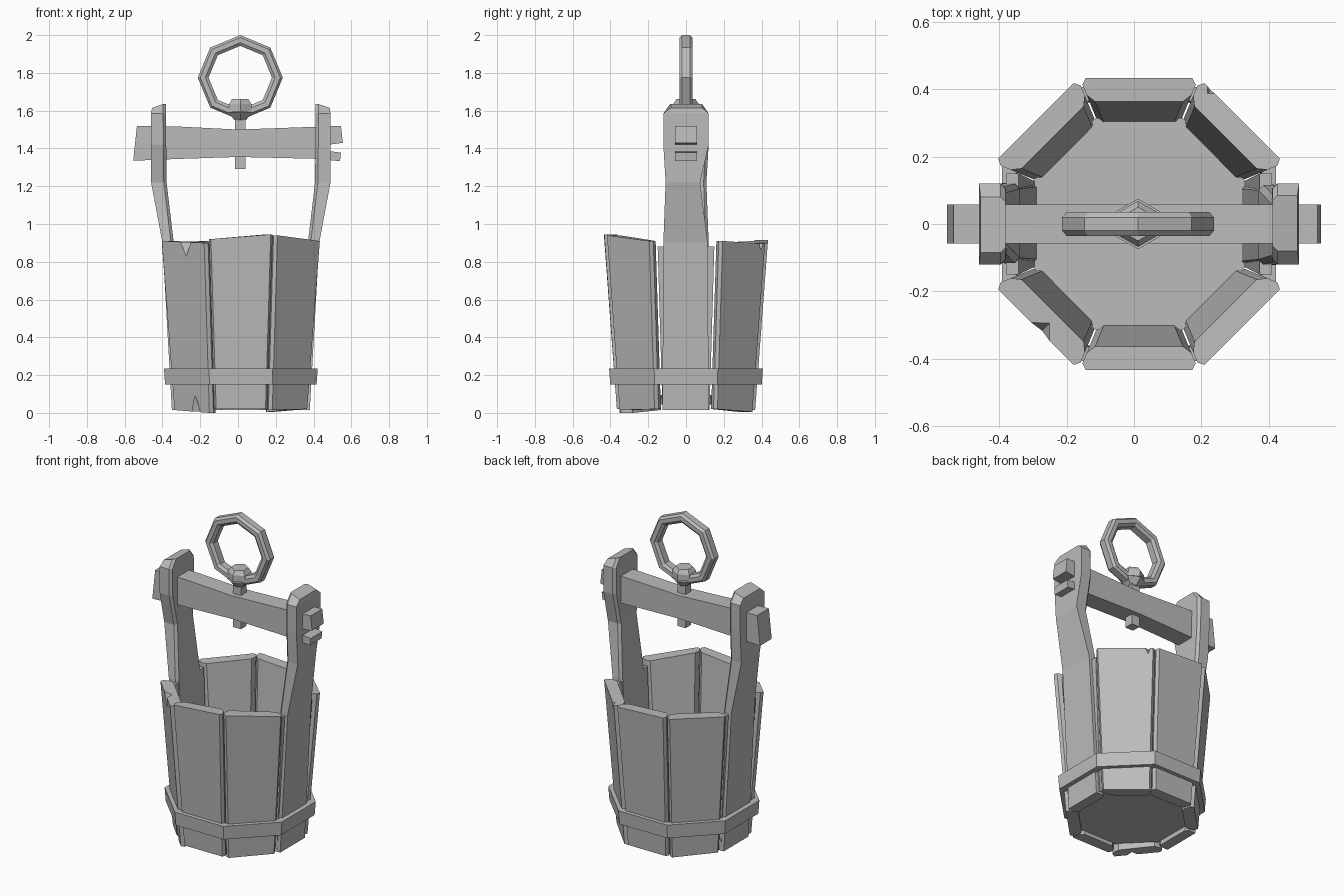
import bpy, bmesh, math
from mathutils import Vector, Matrix

if "Cube" in bpy.data.objects:
    bpy.data.objects.remove(bpy.data.objects["Cube"])

CX = 0.015                      # bucket axis
K = math.tan(math.pi / 8)       # half side of an octagon per unit apothem

grey = bpy.data.materials.new("plain grey")
grey.use_nodes = True
COLOR = (0.5, 0.5, 0.5, 1)
grey.diffuse_color = COLOR
grey.node_tree.nodes["Principled BSDF"].inputs["Base Color"].default_value = COLOR


def finish(name, bm):
    bmesh.ops.recalc_face_normals(bm, faces=bm.faces)
    mesh = bpy.data.meshes.new(name)
    bm.to_mesh(mesh)
    bm.free()
    mesh.materials.append(grey)
    obj = bpy.data.objects.new(name, mesh)
    bpy.context.collection.objects.link(obj)
    return obj


def loft(name, sections, closed=False):
    """Skin a run of matching cross-sections, capped or joined in a loop."""
    bm = bmesh.new()
    rings = [[bm.verts.new(p) for p in s] for s in sections]
    n = len(rings[0])
    pairs = list(zip(rings, rings[1:])) + ([(rings[-1], rings[0])] if closed else [])
    for a, b in pairs:
        for i in range(n):
            j = (i + 1) % n
            bm.faces.new((a[i], a[j], b[j], b[i]))
    if not closed:
        bm.faces.new(rings[0])
        bm.faces.new(rings[-1])
    return finish(name, bm)


def prism(name, center, r1, r2, depth, sides, turn=0):
    bm = bmesh.new()
    bmesh.ops.create_cone(bm, cap_ends=True, segments=sides, radius1=r1, radius2=r2,
                          depth=depth, matrix=Matrix.Translation(center)
                          @ Matrix.Rotation(math.radians(turn), 4, 'Z'))
    return finish(name, bm)


def polar(angle, r, t, z):
    """Point at radial distance r and sideways offset t from the bucket axis."""
    c, s = math.cos(angle), math.sin(angle)
    return Vector((CX + c * r - s * t, s * r + c * t, z))


# Staves: chamfered planks leaning outward, with uneven ends
def stave(name, degrees, top, bottom, r_low=0.366, r_high=0.433):
    a = math.radians(degrees)

    def section(r, zs):
        half = [(r, r * K - 0.021)]
        half += [(r - d, (r - d) * K - 0.003) for d in (0.02, 0.05)]
        half += [(r - 0.07, (r - 0.07) * K - 0.02)]
        pts = half + [(q, -t) for q, t in reversed(half)]
        return [polar(a, q, t, zs[0] if t < 0 else zs[1]) for q, t in pts]
    return loft(name, [section(r_low, bottom), section(r_high, top)])


staves = {
    "front": (-90, (0.92, 0.945), (0.02, 0.02)),
    "front_left": (-45, (0.94, 0.91), (0.015, 0.02)),
    "back_left": (45, (0.91, 0.895), (0.02, 0.005)),
    "back": (90, (0.9, 0.915), (0.015, 0.015)),
    "back_right": (135, (0.91, 0.9), (0.01, 0.02)),
    "front_right": (225, (0.91, 0.9), (0.015, 0.0)),
}
built = {k: stave(k + "_stave", *v) for k, v in staves.items()}


# Chips knocked out of the staves
def chip(target, degrees, r, t, z, radius, depth, up):
    r1, r2 = (radius, 0) if up else (0, radius)
    cut = prism(target + "_chip_cutter", polar(math.radians(degrees), r, t, z),
                r1, r2, depth, 4, degrees)
    cut.hide_render = True
    cut.hide_viewport = True
    cut.display_type = 'WIRE'
    mod = built[target].modifiers.new("chip", 'BOOLEAN')
    mod.operation = 'DIFFERENCE'
    mod.solver = 'EXACT'
    mod.object = cut


chip("front_right", 225, 0.44, 0.02, 0.875, 0.065, 0.15, False)
chip("front_right", 225, 0.37, 0.03, 0.03, 0.05, 0.14, True)
chip("front_left", -45, 0.37, -0.15, 0.0, 0.05, 0.14, True)
chip("back_left", 45, 0.44, 0.13, 0.89, 0.04, 0.12, False)

# Thin planks closing the wall behind the uprights
for name, deg in (("left", 0), ("right", 180)):
    a = math.radians(deg)
    loft(name + "_backing_plank", [
        [polar(a, r + q, t, z) for q, t in ((0.012, w), (0.05, w), (0.05, -w), (0.012, -w))]
        for r, z, w in ((0.295, 0.03, 0.125), (0.345, 0.88, 0.15))])

# Uprights: height, inner radius, outer radius, near and far edge
upright_steps = [
    (0.015, 0.3, 0.365, -0.125, 0.12),
    (0.9, 0.355, 0.415, -0.12, 0.115),
    (1.22, 0.393, 0.475, -0.108, 0.075),
    (1.42, 0.395, 0.475, -0.12, 0.12),
    (1.585, 0.396, 0.475, -0.12, 0.12),
    (1.635, 0.396, 0.47, -0.08, 0.085),
]
for name, deg in (("left", 0), ("right", 180)):
    a = math.radians(deg)
    sections = []
    for z, ri, ro, y0, y1 in upright_steps:
        b = 0.015
        drop = 0.02 if z > 1.6 else 0
        profile = [(ri, y0 + b), (ri + b, y0), (ro, y0), (ro, y1), (ri + b, y1), (ri, y1 - b)]
        sections.append([polar(a, r, t, z - (drop if r == ro else 0)) for r, t in profile])
    loft(name + "_upright", sections)

# Floor and octagonal hoop
prism("bucket_floor", (CX, 0, 0.07), 0.33, 0.34, 0.05, 8, 22.5)
hoop = []
for i in range(8):
    a = math.radians(22.5 + 45 * i)
    hoop.append([polar(a, r / math.cos(math.pi / 8), 0, z) for r, z in
                 ((0.36, 0.15), (0.401, 0.15), (0.407, 0.235), (0.365, 0.235))])
loft("hoop", hoop, closed=True)


# Crossbar with a split right-hand tip
def beam(name, steps, y=0.058):
    """Steps give x at the bottom, x at the top, bottom z and top z."""
    loft(name, [[(xb, -y, zb), (xb, y, zb), (xt, y, zt), (xt, -y, zt)]
                for xb, xt, zb, zt in steps])


beam("crossbar", [(-0.555, -0.535, 1.335, 1.52), (-0.3, -0.3, 1.345, 1.515),
                  (0, 0, 1.355, 1.5), (0.42, 0.42, 1.345, 1.515)])
beam("upper_tip", [(0.41, 0.41, 1.41, 1.515), (0.555, 0.545, 1.43, 1.52)])
beam("lower_tip", [(0.41, 0.41, 1.345, 1.395), (0.54, 0.545, 1.333, 1.378)])

# Bolt, collar, nut and ring
RX = 0.012
prism("bolt", (RX, 0, 1.425), 0.04, 0.04, 0.27, 4, 45)
prism("ring_collar", (RX, 0, 1.57), 0.035, 0.075, 0.04, 6)
prism("nut_base", (RX, 0, 1.615), 0.068, 0.068, 0.04, 6)
prism("nut_top", (RX, 0, 1.648), 0.068, 0.05, 0.026, 6)
half = ((0.225, 0.02), (0.212, 0.035), (0.185, 0.035), (0.168, 0.022))
profile = half + tuple((r, -y) for r, y in reversed(half))
ring = []
for i in range(8):
    a = math.radians(45 * i)
    ring.append([(RX + r * math.cos(a), y, 1.775 + r * math.sin(a)) for r, y in profile])
loft("hanging_ring", ring, closed=True)
